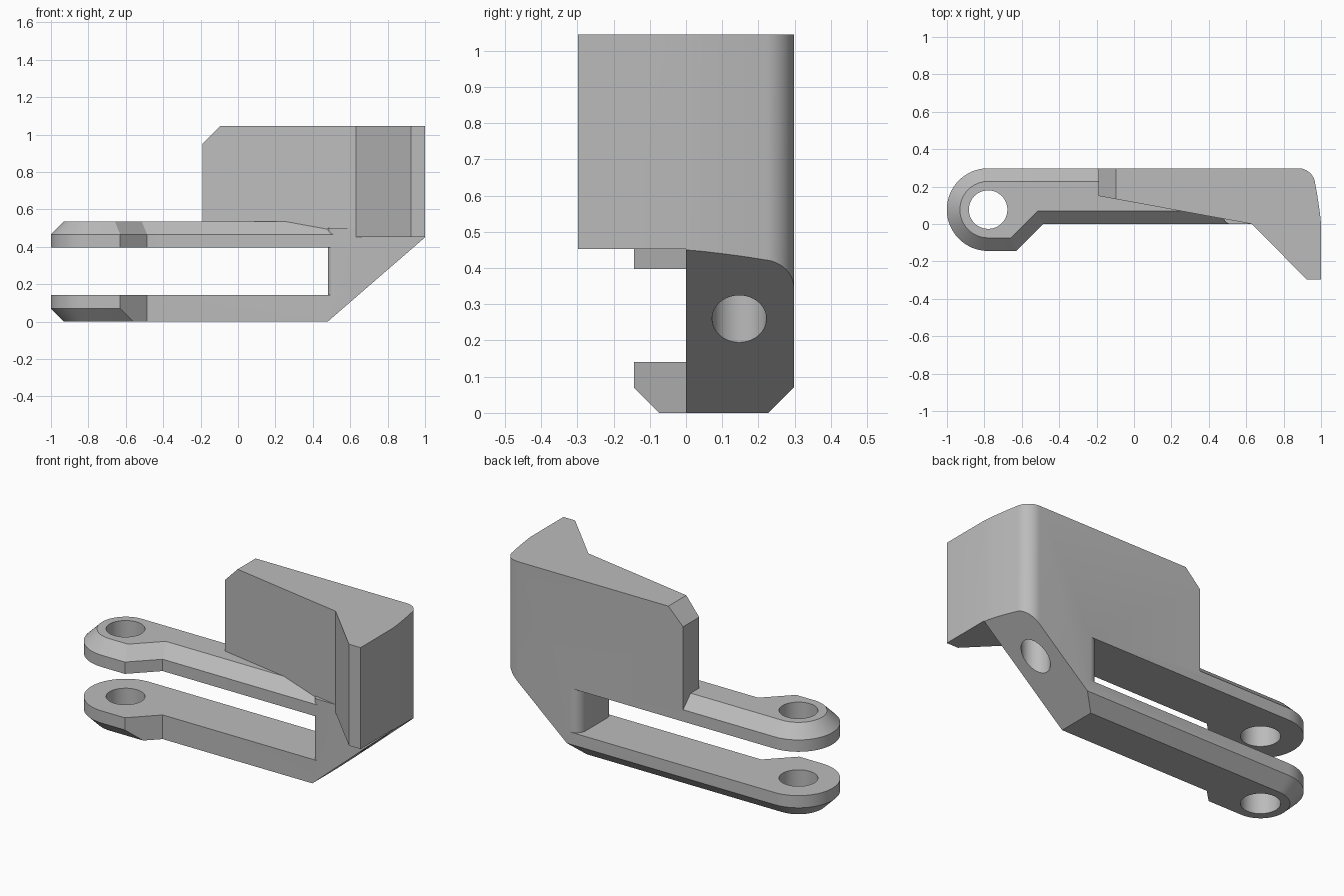
import bpy, bmesh
from math import sin, cos, pi
from mathutils import Vector

cube = bpy.data.objects.get("Cube")
if cube:
    bpy.data.objects.remove(cube, do_unlink=True)

grey = bpy.data.materials.new("plain grey")
grey.use_nodes = True
colour = (0.5, 0.5, 0.5, 1)
grey.diffuse_color = colour
grey.node_tree.nodes["Principled BSDF"].inputs["Base Color"].default_value = colour

CHAMFER = 0.07
PIVOT = (-0.78, 0.077)
SLOPE_POINT, SLOPE_NORMAL = Vector((0.48, 0, 0)), Vector((0.45, 0, -0.52))


def arc(cx, cy, r, start, end, steps):
    angles = [start + (end - start) * i / steps for i in range(steps + 1)]
    return [(cx + r * cos(a), cy + r * sin(a)) for a in angles]


def prism(outline, z0, z1):
    """Vertical prism over a plan outline."""
    bm = bmesh.new()
    base = bm.faces.new([bm.verts.new((x, y, z0)) for x, y in outline])
    up = bmesh.ops.extrude_face_region(bm, geom=[base])["geom"]
    bmesh.ops.translate(bm, vec=(0, 0, z1 - z0),
                        verts=[v for v in up if isinstance(v, bmesh.types.BMVert)])
    bmesh.ops.recalc_face_normals(bm, faces=bm.faces)
    return bm


def chamfer(bm, z, rule=lambda a, b: True):
    """Bevel the rim edges at height z that satisfy the rule."""
    edges = [e for e in bm.edges
             if all(abs(v.co.z - z) < 1e-4 for v in e.verts)
             and rule(e.verts[0].co, e.verts[1].co)]
    bmesh.ops.bevel(bm, geom=edges, offset=CHAMFER, offset_type='OFFSET',
                    segments=1, profile=0.5, affect='EDGES')


def cut(bm, point, normal):
    """Slice away the side the normal points to and close the cut."""
    geom = bm.verts[:] + bm.edges[:] + bm.faces[:]
    done = bmesh.ops.bisect_plane(bm, geom=geom, plane_co=point, plane_no=normal,
                                  clear_outer=True)["geom_cut"]
    bmesh.ops.holes_fill(bm, edges=[g for g in done if isinstance(g, bmesh.types.BMEdge)])
    bmesh.ops.recalc_face_normals(bm, faces=bm.faces)


def make(name, bm):
    mesh = bpy.data.meshes.new(name)
    bm.to_mesh(mesh)
    bm.free()
    mesh.materials.append(grey)
    obj = bpy.data.objects.new(name, mesh)
    bpy.context.collection.objects.link(obj)
    return obj


def combine(target, other, operation):
    other.hide_render = True
    mod = target.modifiers.new(operation, 'BOOLEAN')
    mod.operation, mod.solver, mod.object = operation, 'EXACT', other
    bpy.context.view_layer.objects.active = target
    bpy.ops.object.modifier_apply(modifier=mod.name)
    bpy.data.objects.remove(other, do_unlink=True)


# Rounded end shared by the block and the web below it
rounded_end = [(1, 0), (0.995, 0.05), (0.988, 0.1), (0.979, 0.16)]
rounded_end += arc(0.879, 0.208, 0.09, 0.1, pi / 2, 12)

# Tall block with a wedge-shaped plan and a clipped upper corner
block_plan = [(-0.19, 0.298), (-0.19, 0.15), (0.63, 0), (0.925, -0.298), (1, -0.298)]
block = prism(block_plan + rounded_end, 0.453, 1.045)
cut(block, Vector((-0.19, 0, 0.95)), Vector((-1, 0, 1)))
bracket = make("bracket", block)

# Fork arms with round pivot ends
arm_plan = arc(*PIVOT, 0.221, pi / 2, 3 * pi / 2, 32)
arm_plan += [(-0.63, -0.144), (-0.486, 0), (0.68, 0), (0.68, 0.298)]

upper = prism(arm_plan, 0.397, 0.536)
chamfer(upper, 0.536)

lower = prism(arm_plan, 0, 0.141)
chamfer(lower, 0, lambda a, b: max(a.x, b.x) < -0.6 or min(a.y, b.y) > 0.29)
cut(lower, SLOPE_POINT, SLOPE_NORMAL)

# Web closing the fork, sliced by the sloping underside
web_plan = arc(0.515, 0.035, 0.035, -pi / 2, -pi, 8)
web_plan += arc(0.54, 0.238, 0.06, pi, pi / 2, 8)
web = prism(web_plan + rounded_end[::-1], 0.1, 0.5)
cut(web, SLOPE_POINT, SLOPE_NORMAL)

for name, part in (("web", web), ("upper_arm", upper), ("lower_arm", lower)):
    combine(bracket, make(name, part), 'UNION')

# Pivot holes through both arms, and the blind hole in the slope
for x, y, r, top in ((*PIVOT, 0.103, 0.7), (0.78, 0.147, 0.075, 0.8)):
    drill = prism(arc(x, y, r, 0, 2 * pi, 48)[:-1], -0.1, top)
    combine(bracket, make("drill", drill), 'DIFFERENCE')

# Merge coplanar faces, then smooth only the curved walls
bm = bmesh.new()
bm.from_mesh(bracket.data)
bmesh.ops.remove_doubles(bm, verts=bm.verts, dist=1e-4)
bmesh.ops.dissolve_limit(bm, angle_limit=0.005, verts=bm.verts, edges=bm.edges)
bm.to_mesh(bracket.data)
bm.free()
bpy.ops.object.select_all(action='DESELECT')
bracket.select_set(True)
bpy.context.view_layer.objects.active = bracket
bpy.ops.object.shade_smooth_by_angle(angle=pi / 7)
